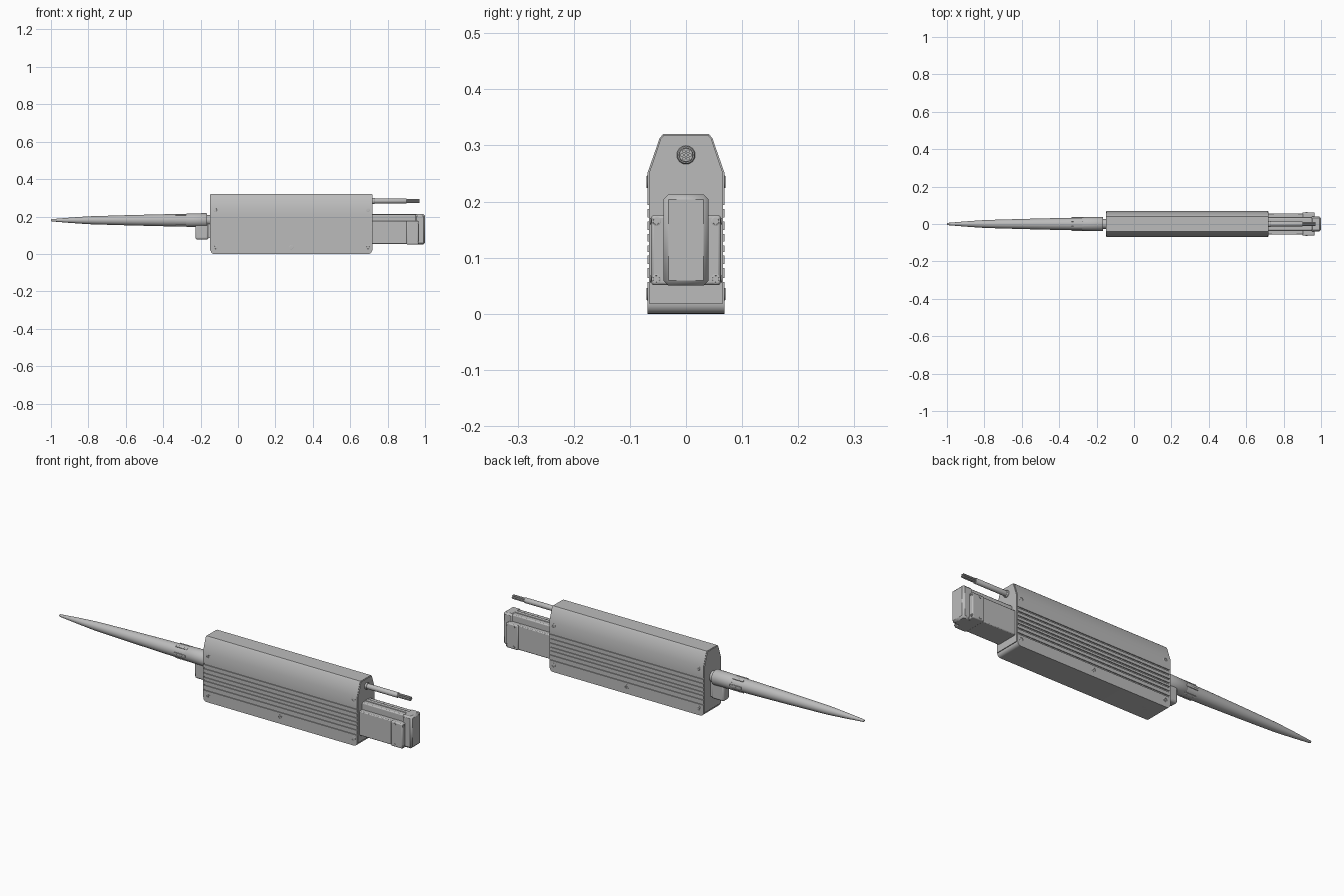
import bpy, bmesh, math
from mathutils import Matrix, Vector

cube = bpy.data.objects.get("Cube")
if cube:
    bpy.data.objects.remove(cube, do_unlink=True)

grey = bpy.data.materials.new("light grey")
grey.use_nodes = True
COLOUR = (0.5, 0.5, 0.5, 1)
grey.diffuse_color = COLOUR
grey.node_tree.nodes["Principled BSDF"].inputs["Base Color"].default_value = COLOUR


def finish(name, bm, bevel=0, segments=2, smooth=True):
    """Turn a bmesh into a named, shaded object."""
    bmesh.ops.recalc_face_normals(bm, faces=bm.faces)
    mesh = bpy.data.meshes.new(name)
    bm.to_mesh(mesh)
    bm.free()
    mesh.materials.append(grey)
    obj = bpy.data.objects.new(name, mesh)
    bpy.context.collection.objects.link(obj)
    if bevel:
        mod = obj.modifiers.new("edge", "BEVEL")
        mod.width, mod.segments = bevel, segments
        mod.limit_method = "ANGLE"
    if smooth:
        bpy.ops.object.select_all(action="DESELECT")
        obj.select_set(True)
        bpy.context.view_layer.objects.active = obj
        bpy.ops.object.shade_smooth_by_angle(angle=math.radians(30))
    return obj


def box(name, x, y, z, bevel=0, segments=2):
    bm = bmesh.new()
    bmesh.ops.create_cube(bm, size=1)
    for v in bm.verts:
        v.co = [(r[0] + r[1]) / 2 + c * (r[1] - r[0]) for c, r in zip(v.co, (x, y, z))]
    return finish(name, bm, bevel, segments)


def extrude(name, points, x0, x1):
    """Extrude a y-z outline along x."""
    bm = bmesh.new()
    face = bm.faces.new([bm.verts.new((x0, y, z)) for y, z in points])
    out = bmesh.ops.extrude_face_region(bm, geom=[face])
    moved = [g for g in out["geom"] if isinstance(g, bmesh.types.BMVert)]
    bmesh.ops.translate(bm, verts=moved, vec=(x1 - x0, 0, 0))
    return bm


def lathe(name, profile, origin, axis, sides=32):
    """Revolve (distance, radius) pairs about an axis, closing both ends."""
    bm = bmesh.new()
    turn = Vector((0, 0, 1)).rotation_difference(Vector(axis)).to_matrix()
    rings = []
    for d, r in profile:
        rings.append([bm.verts.new(Vector(origin) + turn @ Vector((
            r * math.cos(math.tau * i / sides), r * math.sin(math.tau * i / sides), d)))
            for i in range(sides)])
    for a, b in zip(rings, rings[1:]):
        for i in range(sides):
            j = (i + 1) % sides
            bm.faces.new((a[i], a[j], b[j], b[i]))
    bm.faces.new(rings[0])
    bm.faces.new(rings[-1])
    return finish(name, bm)


# Finned housing: half outline with side grooves, mirrored
BACK, FRONT = 0.72, -0.15
half = [(0.069, 0)]
for z in (0.06, 0.085, 0.107, 0.125, 0.146, 0.168, 0.19):
    w = 0.0035
    half += [(0.069, z - w), (0.0645, z - w), (0.0645, z + w), (0.069, z + w)]
half += [(0.069, 0.25), (0.047, 0.313), (0.041, 0.32)]
outline = half + [(-y, z) for y, z in reversed(half)]
bm = extrude("housing", outline, FRONT + 0.004, BACK - 0.004)
low = [e for e in bm.edges if all(v.co.z < 0.001 for v in e.verts)
       and abs(e.verts[0].co.x - e.verts[1].co.x) < 0.001]
bmesh.ops.bevel(bm, geom=low, offset=0.018, segments=5, affect="EDGES", profile=0.5)
finish("housing", bm)

# End plates
plate = [(0.066, 0.018), (0.066, 0.25), (0.045, 0.312), (0.04, 0.318)]
plate += [(-y, z) for y, z in reversed(plate)]
for name, x in (("front_end_plate", FRONT), ("rear_end_plate", BACK - 0.006)):
    finish(name, extrude(name, plate, x, x + 0.006))


def screw(name, origin, axis, radius):
    """Raised rim with a recessed centre and a cross in it."""
    r = radius
    lathe(name, [(-0.003, r), (0.0008, r), (0.0012, r * 0.9), (0.0012, r * 0.7),
                 (-0.001, r * 0.65), (-0.001, r * 0.01)], origin, axis, 20)
    turn = Vector((0, 0, 1)).rotation_difference(Vector(axis)).to_matrix().to_4x4()
    bm = bmesh.new()
    for sx, sy in ((1, 0.3), (0.3, 1)):
        scale = Matrix.Diagonal((sx * r * 1.1, sy * r * 1.1, 0.002, 1))
        bmesh.ops.create_cube(bm, size=1, matrix=Matrix.Translation(origin) @ turn @ scale)
    finish(name + "_cross", bm, smooth=False)


for side in (-1, 1):
    for x, z in ((-0.12, 0.235), (0.695, 0.235), (-0.12, 0.035), (0.695, 0.035), (0.285, 0.035)):
        screw("housing_screw", (x, side * 0.069, z), (0, side, 0), 0.011)

# Bottom details
for x in (0.2, -0.06):
    box("bottom_pad", (x - 0.02, x + 0.02), (-0.012, 0.012), (0, 0.003))
for x in (0.6, 0.67):
    for y in (-0.035, 0.035):
        lathe("bottom_rivet", [(0, 0.007), (0.003, 0.007)], (x, y, 0), (0, 0, 1), 16)

# Rear connector: body, screwed flange and tall core with a chamfered end
box("connector_body", (BACK - 0.01, 0.905), (-0.057, 0.057), (0.053, 0.176), 0.004)
box("connector_flange", (0.9, 0.965), (-0.062, 0.062), (0.051, 0.176), 0.005)
box("connector_core", (BACK - 0.01, 0.97), (-0.034, 0.034), (0.053, 0.21), 0.005)
box("connector_end", (0.945, 1.0), (-0.04, 0.04), (0.05, 0.213), 0.009, 1)
box("connector_ridge", (BACK - 0.01, 0.96), (-0.01, 0.01), (0.2, 0.213), 0.002)
for y in (-0.053, 0.053):
    for z in (0.062, 0.165):
        screw("flange_screw", (0.965, y, z), (1, 0, 0), 0.0085)
        s = math.copysign(1, y)
        lathe("flange_pin", [(-0.004, 0.006), (0.002, 0.006)],
              (0.922, s * 0.062, z), (0, s, 0), 16)

# Cable with gland and seven bare wires
CABLE_Z = 0.283
lathe("cable_gland", [(-0.01, 0.0165), (0.006, 0.0165), (0.009, 0.0145)],
      (BACK, 0, CABLE_Z), (1, 0, 0))
lathe("cable", [(0, 0.013), (0.178, 0.013), (0.18, 0.012)], (BACK, 0, CABLE_Z), (1, 0, 0))
for i in range(7):
    a = math.tau * i / 6
    r = 0 if i == 6 else 0.0075
    lathe("wire", [(0, 0.0032), (0.075, 0.0032)],
          (0.895, r * math.cos(a), CABLE_Z + r * math.sin(a)), (1, 0, 0), 10)

# Antenna: neck, collar and long tapering whip
ROD_Z = 0.18
lathe("antenna_neck", [(0, 0.027), (0.03, 0.027)], (-0.175, 0, ROD_Z), (1, 0, 0))
lathe("antenna_collar", [(0, 0.034), (0.004, 0.036), (0.108, 0.038), (0.112, 0.036)],
      (-0.278, 0, ROD_Z), (1, 0, 0))
lathe("antenna_whip", [(0, 0.004), (0.004, 0.006), (0.1, 0.014), (0.2, 0.021),
                       (0.4, 0.027), (0.6, 0.032), (0.73, 0.034)],
      (-1, 0, ROD_Z), (1, 0, 0))
for i in range(6):
    a = math.tau * (i + 0.5) / 6
    bar = box("collar_rib", (-0.335, -0.27), (-0.005, 0.005), (0.031, 0.0365), 0.001)
    bar.rotation_euler.x = a
    bar.location.z = ROD_Z

# Hinge block below the collar
box("hinge_block", (-0.228, -0.158), (-0.024, 0.024), (0.077, 0.17), 0.01, 3)
box("hinge_base", (-0.165, FRONT + 0.002), (-0.02, 0.02), (0.085, 0.16))
